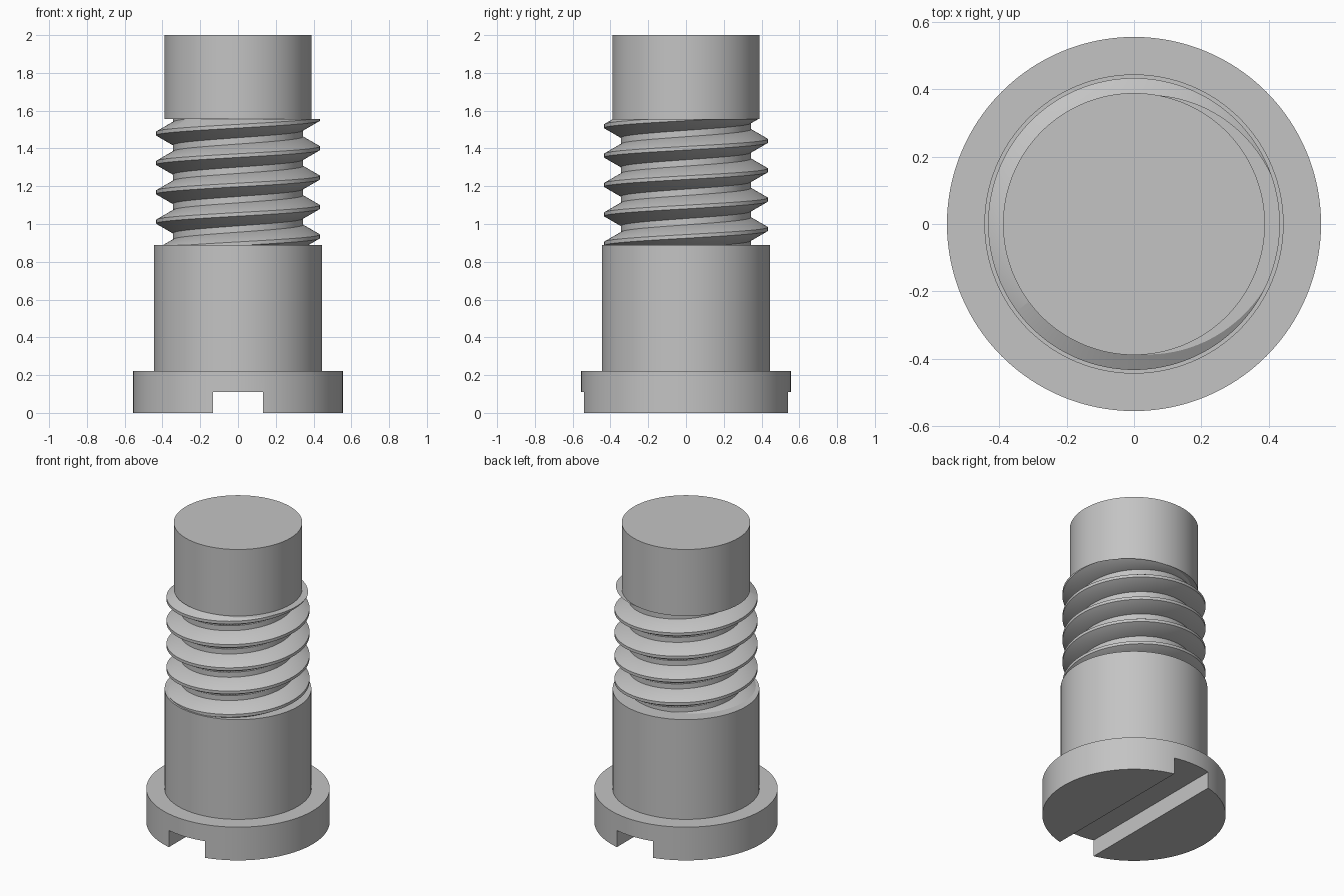
import bpy, bmesh, math
from mathutils import Vector

if "Cube" in bpy.data.objects:
    bpy.data.objects.remove(bpy.data.objects["Cube"])

U = 1 / 9                      # base unit of the screw
PITCH = 1.4 * U
SEG = 128

metal = bpy.data.materials.new("plain grey metal")
metal.diffuse_color = (0.55, 0.55, 0.55, 1)
metal.use_nodes = True
metal.node_tree.nodes["Principled BSDF"].inputs["Base Color"].default_value = metal.diffuse_color


def finish(bm, name, smooth=True):
    bmesh.ops.recalc_face_normals(bm, faces=bm.faces[:])
    mesh = bpy.data.meshes.new(name)
    for f in bm.faces:
        f.smooth = smooth
    bm.to_mesh(mesh)
    bm.free()
    mesh.materials.append(metal)
    if smooth:
        mesh.set_sharp_from_angle(angle=math.radians(30))
    obj = bpy.data.objects.new(name, mesh)
    bpy.context.collection.objects.link(obj)
    return obj


def bridge(bm, a, b, closed=True):
    n = len(a)
    for i in range(n if closed else n - 1):
        j = (i + 1) % n
        bm.faces.new((a[i], a[j], b[j], b[i]))


# Screw body: head, shank, thread core and plain tip as one turned profile
profile = [(5, 0), (5, 2), (4, 2), (4, 8), (3.1, 8), (3.1, 14), (3.5, 14), (3.5, 18)]
bm = bmesh.new()
rings = []
for r, z in profile:
    rings.append([bm.verts.new((r * U * math.cos(2 * math.pi * i / SEG),
                                r * U * math.sin(2 * math.pi * i / SEG), z * U))
                  for i in range(SEG)])
for a, b in zip(rings, rings[1:]):
    bridge(bm, a, b)
bm.faces.new(rings[0])
bm.faces.new(rings[-1])
body = finish(bm, "screw_body")

# Driver slot across the underside of the head
bm = bmesh.new()
bmesh.ops.create_cube(bm, size=1)
for v in bm.verts:
    v.co = Vector((v.co.x * 2.4 * U, v.co.y * 1.6, v.co.z * 2 * U))
slot = finish(bm, "slot_cutter", smooth=False)
slot.hide_render = True
slot.hide_set(True)
cut = body.modifiers.new("slot", 'BOOLEAN')
cut.operation = 'DIFFERENCE'
cut.solver = 'EXACT'
cut.object = slot

# Thread: right-handed trapezoid ridge, trimmed flat below the plain tip
r_in, r_root, r_crest = 3.0 * U, 3.1 * U, 3.9 * U
half_crest = PITCH / 16
half_root = half_crest + (r_crest - r_root) * math.tan(math.radians(30))
section = [(r_in, -half_root), (r_root, -half_root), (r_crest, -half_crest),
           (r_crest, half_crest), (r_root, half_root), (r_in, half_root)]
bm = bmesh.new()
loops = []
for i in range(int(-0.75 * SEG), int(4.5 * SEG) + 1):
    t = i / SEG
    a = 2 * math.pi * t
    zc = 0.9345 + PITCH * t
    loops.append([bm.verts.new((r * math.cos(a), r * math.sin(a), zc + dz))
                  for r, dz in section])
for a, b in zip(loops, loops[1:]):
    bridge(bm, a, b)
bm.faces.new(loops[0])
bm.faces.new(loops[-1])
res = bmesh.ops.bisect_plane(bm, geom=bm.verts[:] + bm.edges[:] + bm.faces[:],
                             plane_co=(0, 0, 14 * U), plane_no=(0, 0, 1),
                             clear_outer=True)
rim = [e for e in res["geom_cut"] if isinstance(e, bmesh.types.BMEdge)]
bmesh.ops.triangle_fill(bm, edges=rim, use_beauty=True)
finish(bm, "thread")
